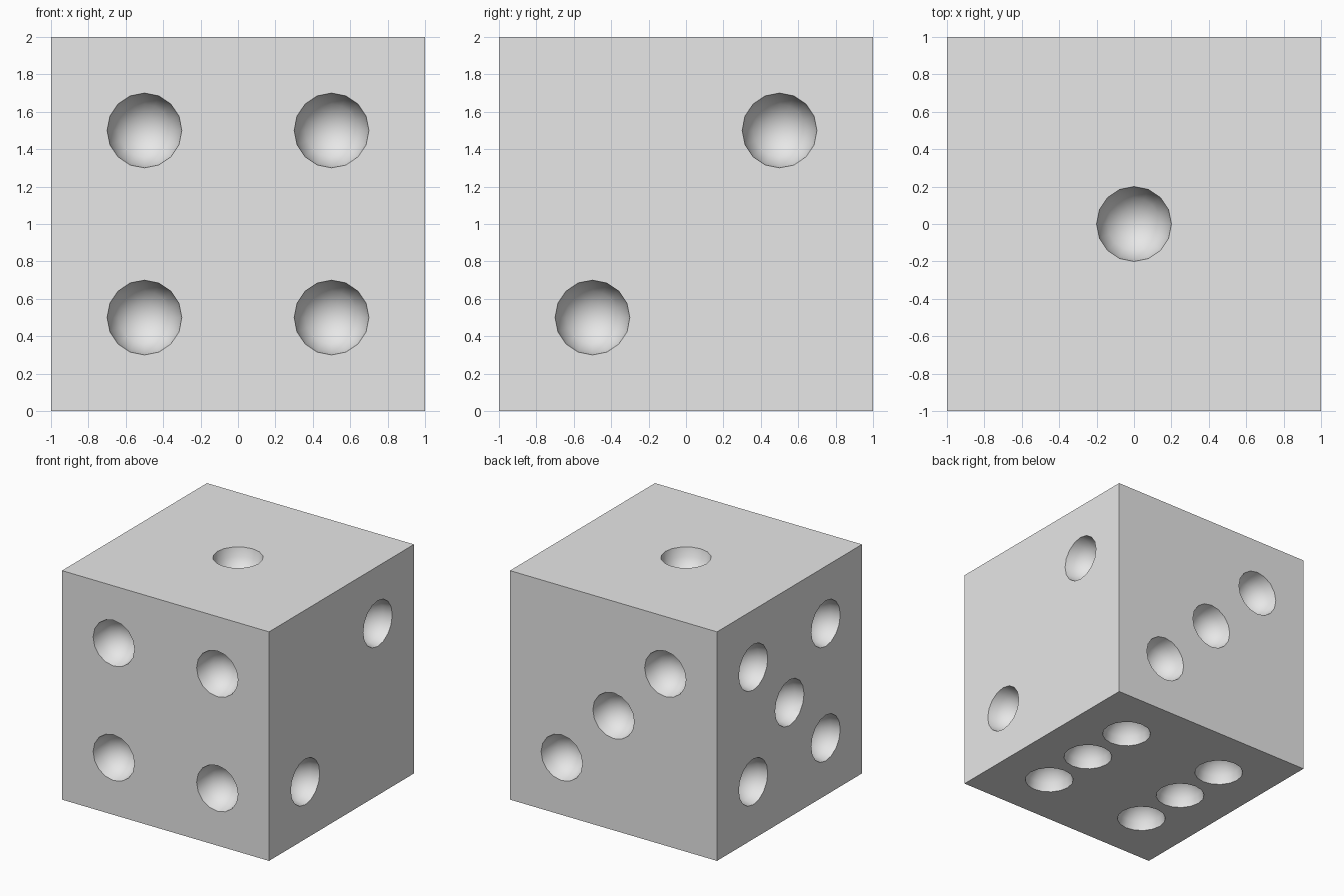
import bpy
import bmesh
from math import radians
from mathutils import Vector, Matrix

old = bpy.data.objects.get("Cube")
if old:
    bpy.data.objects.remove(old)

PIP_RADIUS = 0.2
H = 0.5  # pip offset from the middle of a face
CENTRE = Vector((0, 0, 1))

# Material
grey = bpy.data.materials.new("light_grey")
grey.use_nodes = True
colour = (0.8, 0.8, 0.8, 1)
grey.diffuse_color = colour
grey.node_tree.nodes["Principled BSDF"].inputs["Base Color"].default_value = colour


def make_object(name, bm):
    mesh = bpy.data.meshes.new(name)
    bm.to_mesh(mesh)
    bm.free()
    mesh.materials.append(grey)
    obj = bpy.data.objects.new(name, mesh)
    bpy.context.collection.objects.link(obj)
    return obj


# Cube body
bm = bmesh.new()
bmesh.ops.create_cube(bm, size=2, matrix=Matrix.Translation(CENTRE))
body = make_object("dice_body", bm)

# Pip layouts: face normal, then pip positions across (u) and along (v)
X, Y, Z = Vector((1, 0, 0)), Vector((0, 1, 0)), Vector((0, 0, 1))
corners = [(u, v) for u in (-H, H) for v in (-H, H)]
rising = [(-H, -H), (H, H)]
middle = [(0, 0)]
faces = [
    (Z, X, Y, middle),
    (X, Y, Z, rising),
    (Y, -X, Z, rising + middle),
    (-Y, X, Z, corners),
    (-X, -Y, Z, corners + middle),
    (-Z, X, -Y, corners + [(-H, 0), (H, 0)]),
]

# Spheres that hollow out the pips, poles along each face normal
bm = bmesh.new()
for normal, u_axis, v_axis, pips in faces:
    turn = Matrix((u_axis, v_axis, normal)).transposed().to_4x4()
    for u, v in pips:
        place = Matrix.Translation(CENTRE + normal + u_axis * u + v_axis * v)
        bmesh.ops.create_uvsphere(bm, u_segments=16, v_segments=8,
                                  radius=PIP_RADIUS, matrix=place @ turn)
cutter = make_object("pip_cutter", bm)
cutter.hide_render = True

# Cut the pips
cut = body.modifiers.new("pips", 'BOOLEAN')
cut.operation = 'DIFFERENCE'
cut.solver = 'EXACT'
cut.object = cutter
bpy.ops.object.select_all(action='DESELECT')
body.select_set(True)
bpy.context.view_layer.objects.active = body
bpy.ops.object.modifier_apply(modifier=cut.name)
bpy.data.objects.remove(cutter)

# Smooth hollows with crisp rims and edges
bpy.ops.object.shade_smooth_by_angle(angle=radians(35))
